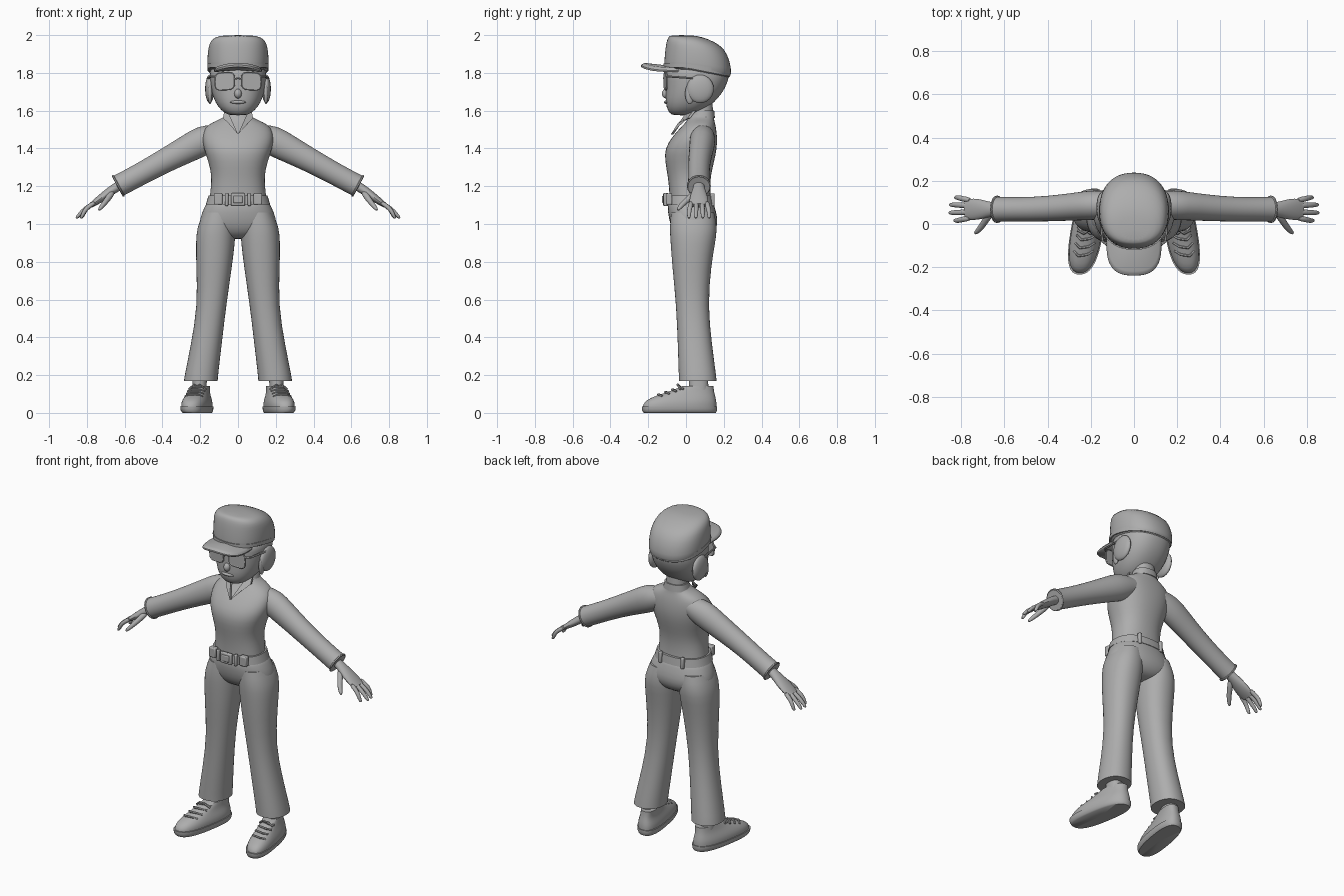
import bpy, bmesh, math
from mathutils import Vector

if "Cube" in bpy.data.objects:
    bpy.data.objects.remove(bpy.data.objects["Cube"])

grey = bpy.data.materials.new("plain_grey")
grey.diffuse_color = (0.42, 0.42, 0.42, 1)
grey.use_nodes = True
grey.node_tree.nodes["Principled BSDF"].inputs["Base Color"].default_value = grey.diffuse_color


def finish(ob, mirror=False, subdiv=0, angle=50):
    """Material, smoothing and modifiers shared by every part."""
    if not ob.data.materials:
        ob.data.materials.append(grey)
    bpy.ops.object.select_all(action='DESELECT')
    ob.select_set(True)
    bpy.context.view_layer.objects.active = ob
    if ob.type == 'CURVE':
        bpy.ops.object.convert(target='MESH')
        ob = bpy.context.object
    bpy.ops.object.shade_smooth_by_angle(angle=math.radians(angle))
    if subdiv:
        ob.modifiers.new("Subdivision", 'SUBSURF').levels = subdiv
        ob.modifiers["Subdivision"].render_levels = subdiv
    if mirror:
        ob.modifiers.new("Mirror", 'MIRROR')
    return ob


def skin(name, rings, mirror=False, subdiv=1, crisp=True):
    """Bridge a list of equal point rings into a closed body."""
    bm = bmesh.new()
    crease = bm.edges.layers.float.new("crease_edge")
    vs = [[bm.verts.new(p) for p in r] for r in rings]
    n = len(vs[0])
    for a, b in zip(vs, vs[1:]):
        for i in range(n):
            j = (i + 1) % n
            bm.faces.new((a[i], a[j], b[j], b[i]))
    for cap in (list(reversed(vs[0])), vs[-1]):
        f = bm.faces.new(cap)
        if crisp:
            for e in f.edges:
                e[crease] = 1.0
    bmesh.ops.recalc_face_normals(bm, faces=bm.faces)
    me = bpy.data.meshes.new(name)
    bm.to_mesh(me)
    bm.free()
    ob = bpy.data.objects.new(name, me)
    bpy.context.collection.objects.link(ob)
    return finish(ob, mirror, subdiv)


def oval(t, power):
    c, s = math.cos(t), math.sin(t)
    k = 2 / power
    return math.copysign(abs(c) ** k, c), math.copysign(abs(s) ** k, s)


def stack(name, secs, power=2.3, n=24, warp=None, **kw):
    """Horizontal sections: (z, centre x, half width, front y, back y)."""
    rings = []
    for z, cx, rx, y0, y1 in secs:
        ring = []
        for i in range(n):
            c, s = oval(2 * math.pi * i / n, power)
            p = Vector((cx + rx * c, (y0 + y1) / 2 + (y1 - y0) / 2 * s, z))
            ring.append(warp(p) if warp else p)
        rings.append(ring)
    return skin(name, rings, **kw)


def limb(name, secs, n=12, **kw):
    """Sections along a path: (x, y, z, radius across y, other radius)."""
    pts = [Vector(s[:3]) for s in secs]
    rings = []
    for i, s in enumerate(secs):
        d = (pts[min(i + 1, len(pts) - 1)] - pts[max(i - 1, 0)]).normalized()
        ref = Vector((0, 1, 0)) if abs(d.y) < 0.8 else Vector((1, 0, 0))
        u = (ref - d * ref.dot(d)).normalized()
        v = d.cross(u)
        rings.append([pts[i] + u * s[3] * math.cos(a) + v * s[4] * math.sin(a)
                      for a in (2 * math.pi * k / n for k in range(n))])
    return skin(name, rings, mirror=True, **kw)


def wire(name, pts, r, closed=False, mirror=True):
    cu = bpy.data.curves.new(name, 'CURVE')
    cu.dimensions, cu.bevel_depth, cu.bevel_resolution = '3D', r, 1
    cu.use_fill_caps = True
    sp = cu.splines.new('POLY')
    sp.points.add(len(pts) - 1)
    for q, p in zip(sp.points, pts):
        q.co = (*p, 1)
    sp.use_cyclic_u = closed
    ob = bpy.data.objects.new(name, cu)
    bpy.context.collection.objects.link(ob)
    return finish(ob, mirror)


def ball(name, loc, size, mirror=False, rot=(0, 0, 0)):
    bpy.ops.mesh.primitive_uv_sphere_add(segments=20, ring_count=12, radius=1)
    ob = bpy.context.object
    ob.name = name
    ob.scale, ob.rotation_euler, ob.location = size, rot, loc
    bpy.ops.object.transform_apply()
    return finish(ob, mirror)


def box(name, loc, size, mirror=False):
    bpy.ops.mesh.primitive_cube_add(size=1)
    ob = bpy.context.object
    ob.name = name
    ob.scale, ob.location = size, loc
    bpy.ops.object.transform_apply()
    b = ob.modifiers.new("Bevel", 'BEVEL')
    b.width, b.segments = 0.006, 2
    return finish(ob, mirror)


# Head and neck
stack("head", [(1.575, 0, .035, -.065, .02), (1.585, 0, .07, -.088, .06),
               (1.62, 0, .108, -.106, .125), (1.67, 0, .132, -.11, .175),
               (1.72, 0, .146, -.106, .21), (1.79, 0, .153, -.11, .235),
               (1.86, 0, .15, -.1, .23)], crisp=False)
stack("neck", [(1.5, 0, .065, .02, .15), (1.65, 0, .06, .02, .14)])
ball("nose", (0, -.106, 1.69), (.02, .022, .025))
ball("lips", (0, -.104, 1.645), (.042, .013, .009))
ball("ear", (.15, .075, 1.715), (.024, .072, .075), True)
ball("sideburn", (.148, .02, 1.69), (.012, .025, .055), True)

# Cap with a crown that drops at the back, and a brim
drop = lambda p: Vector((p.x, p.y, p.z - .22 * max(p.y, 0) * min(1, max(0, (1.92 - p.z) / .1))))
stack("cap_crown", [(1.81, 0, .158, -.115, .23), (1.835, 0, .162, -.117, .243),
                    (1.88, 0, .164, -.115, .236), (1.93, 0, .159, -.11, .205),
                    (1.965, 0, .149, -.104, .15), (1.99, 0, .125, -.095, .09),
                    (2.0, 0, .07, -.08, .03)], warp=drop, crisp=False)
stack("cap_band", [(1.828, 0, .163, -.122, .235), (1.85, 0, .164, -.122, .235)], warp=drop)
bend = lambda p: Vector((p.x, p.y, p.z - 1.5 * p.x ** 2 - .03 * (p.y + .1)))
stack("cap_brim", [(1.828, 0, .125, -.238, .05), (1.838, 0, .132, -.245, .05),
                   (1.85, 0, .118, -.22, .05)], power=2.7, warp=bend)

# Glasses: lenses, rims, bridge and side arms
rim = []
for i in range(20):
    c, s = oval(2 * math.pi * i / 20, 4)
    rim.append((.07 + .05 * c, -.114 + .012 * (c + 1) / 2, 1.756 + .045 * s - .003 * c))
skin("lens", [[(x, y + d, z) for x, y, z in rim] for d in (-.003, .003)], mirror=True, subdiv=0)
wire("glasses_rim", rim, .005, True)
wire("glasses_bridge", [(-.02, -.116, 1.768), (0, -.118, 1.772), (.02, -.116, 1.768)], .005, mirror=False)
wire("glasses_arm", [(.118, -.102, 1.78), (.146, -.08, 1.78), (.158, .06, 1.77)], .006)

# Shirt body, sleeves and cuffs
stack("shirt", [(1.13, 0, .152, -.088, .132), (1.19, 0, .145, -.09, .128),
                (1.26, 0, .14, -.098, .132), (1.33, 0, .158, -.112, .15),
                (1.4, 0, .183, -.114, .165), (1.46, 0, .193, -.075, .166),
                (1.51, 0, .18, -.03, .16), (1.54, 0, .135, .0, .152),
                (1.56, 0, .08, .012, .148), (1.58, 0, .068, .02, .148)])
limb("sleeve", [(.1, .09, 1.47, .06, .06), (.18, .088, 1.445, .072, .084),
                (.26, .082, 1.402, .066, .075), (.4, .07, 1.328, .06, .064),
                (.52, .068, 1.262, .057, .06), (.61, .068, 1.214, .058, .06),
                (.638, .068, 1.2, .06, .06)], n=16)
wire("cuff_hem", [(.634 + .028 * math.sin(a), .068 + .058 * math.cos(a), 1.202 + .052 * math.sin(a))
                  for a in (math.pi * k / 10 for k in range(20))], .006, True)

# Open collar: two flaps meeting in a V
flap = [(0, -.068, 1.475), (.052, -.03, 1.535), (.08, .02, 1.56),
        (.072, .05, 1.6), (.05, .012, 1.588)]
skin("collar_flap", [[(x, y + d, z) for x, y, z in flap] for d in (-.012, .002)],
     mirror=True, subdiv=0)
stack("collar_back", [(1.56, 0, .078, .02, .154), (1.6, 0, .069, .035, .15)])

# Hands
limb("palm", [(.61, .068, 1.215, .028, .026), (.655, .068, 1.188, .032, .026),
              (.7, .068, 1.155, .046, .024), (.745, .068, 1.122, .054, .02),
              (.78, .068, 1.098, .047, .013)])
for k, (name, y, tip) in enumerate((("index_finger", .028, .835), ("middle_finger", .056, .858),
                                    ("ring_finger", .084, .856), ("little_finger", .11, .832))):
    spread = (y - .068) * .3
    limb(name, [(.752, y, 1.118, .014, .014), (.795, y + spread / 2, 1.09, .014, .013),
                (.5 * (.795 + tip), y + spread, 1.066, .013, .012),
                (tip - .01, y + spread, 1.04, .011, .01),
                (tip, y + spread, 1.03, .006, .006)], n=8, crisp=False)
limb("thumb", [(.66, .055, 1.175, .016, .018), (.685, .022, 1.14, .018, .018),
               (.705, -.012, 1.112, .016, .015), (.728, -.036, 1.085, .013, .012),
               (.738, -.045, 1.072, .006, .006)], n=8, crisp=False)

# Trousers: hips and flared legs
stack("hips", [(1.15, 0, .152, -.092, .14), (1.09, 0, .178, -.1, .152),
               (1.03, 0, .205, -.092, .17), (.98, 0, .205, -.078, .165),
               (.94, 0, .14, -.05, .14), (.92, 0, .06, -.01, .1)], crisp=False)
stack("trouser_leg", [(1.06, .1, .085, -.08, .15), (.98, .115, .104, -.088, .168),
                      (.9, .12, .104, -.082, .155), (.78, .126, .096, -.074, .134),
                      (.57, .138, .076, -.052, .116), (.36, .168, .082, -.044, .138),
                      (.2, .194, .089, -.039, .16), (.168, .197, .09, -.038, .163)],
      power=2.2, mirror=True)

# Belt with buckle, loops and pouches
stack("belt", [(1.103, 0, .172, -.108, .152), (1.15, 0, .158, -.106, .146)])
box("buckle", (0, -.112, 1.13), (.075, .022, .066))
box("buckle_inset", (0, -.121, 1.13), (.05, .012, .04))
box("belt_loop", (.06, -.106, 1.13), (.018, .024, .07), True)
box("belt_pouch", (.105, -.09, 1.132), (.045, .034, .06), True)
box("back_belt_loop", (.075, .14, 1.128), (.02, .024, .068), True)

# Shoes, turned slightly outwards
turn = lambda p: Vector((p.x - .17 * p.y, p.y, p.z))
stack("shoe_sole", [(0, .21, .066, -.225, .16), (.012, .212, .076, -.235, .167),
                    (.035, .212, .077, -.236, .167)], warp=turn, power=2.6, mirror=True)
stack("shoe_upper", [(.03, .212, .072, -.23, .163), (.055, .212, .073, -.226, .163),
                     (.08, .212, .064, -.19, .158), (.102, .211, .054, -.125, .152),
                     (.122, .209, .049, -.065, .148), (.142, .207, .046, -.02, .146)],
      warp=turn, power=2.5, mirror=True)
stack("ankle", [(.11, .205, .038, .015, .12), (.24, .2, .038, .015, .115)], mirror=True)
for k in range(4):
    y, z = -.145 + .037 * k, .1 + .013 * k
    wire("shoe_lace", [turn(Vector((.212 + dx, y + dy, z - 6 * dx * dx)))
                       for dx, dy in ((-.045, .02), (-.02, .003), (.02, -.003), (.045, .02))], .006)
wire("shoe_bow", [turn(Vector(p)) for p in ((.255, -.03, .125), (.225, -.045, .15), (.21, -.035, .142),
                                            (.195, -.045, .15), (.165, -.03, .125))], .006)
